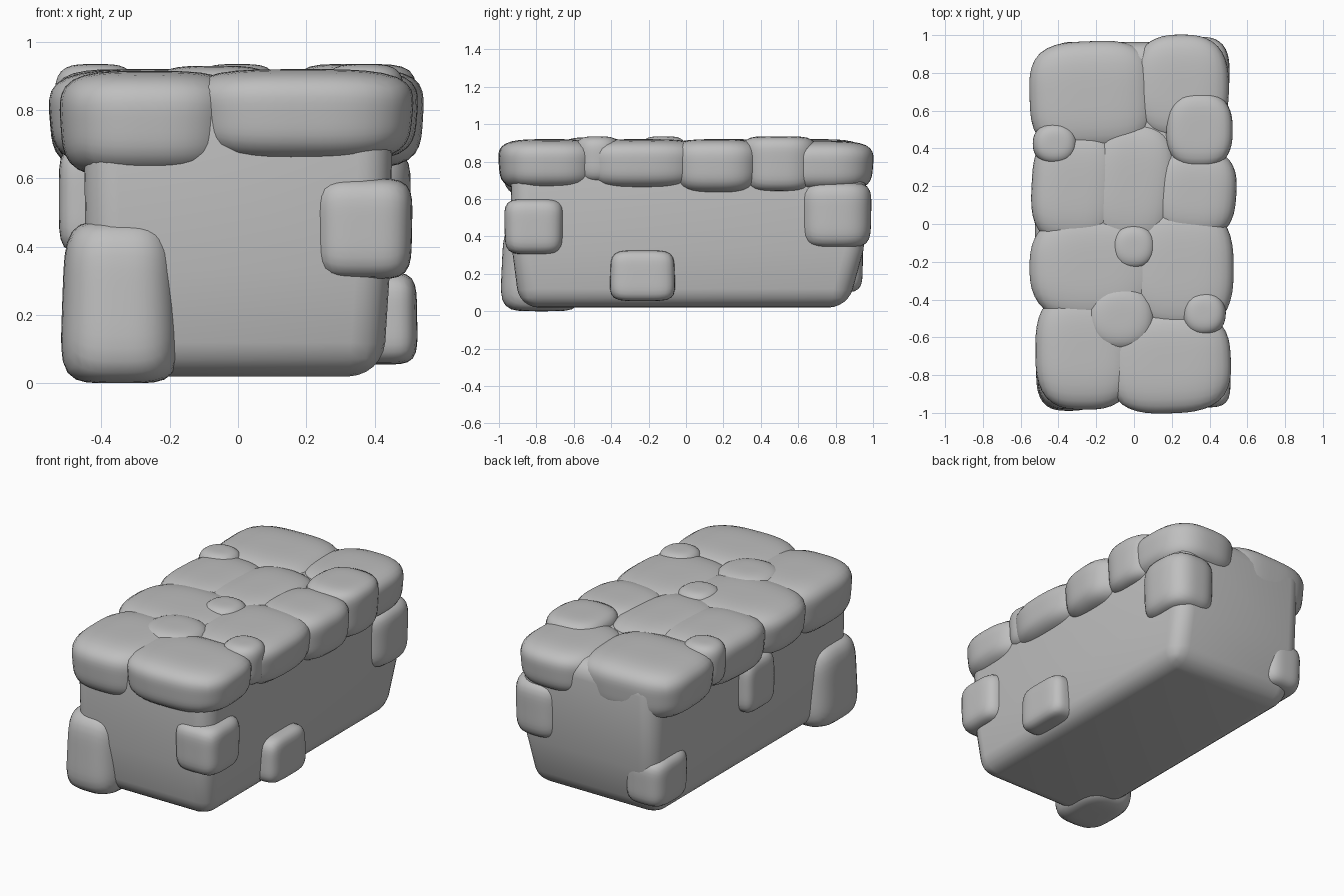
import bpy, bmesh, math
from mathutils import Matrix, Vector

if "Cube" in bpy.data.objects:
    bpy.data.objects.remove(bpy.data.objects["Cube"], do_unlink=True)

# Single stone colour
grey = bpy.data.materials.new("stone_grey")
grey.use_nodes = True
colour = (0.52, 0.52, 0.52, 1)
grey.diffuse_color = colour
grey.node_tree.nodes["Principled BSDF"].inputs["Base Color"].default_value = colour
grey.node_tree.nodes["Principled BSDF"].inputs["Roughness"].default_value = 0.8


def finish(name, bm):
    mesh = bpy.data.meshes.new(name)
    bm.to_mesh(mesh)
    bm.free()
    mesh.materials.append(grey)
    ob = bpy.data.objects.new(name, mesh)
    bpy.context.collection.objects.link(ob)
    for f in mesh.polygons:
        f.use_smooth = True
    return ob


def stone(name, xs, ys, zs, plan=2.8, side=3.8, taper=0.04, turn=0):
    """Rounded stone filling the given ranges; higher exponents are boxier."""
    bm = bmesh.new()
    bmesh.ops.create_cube(bm, size=2)
    bmesh.ops.subdivide_edges(bm, edges=bm.edges[:], cuts=11, use_grid_fill=True)
    half = [(b - a) / 2 for a, b in (xs, ys, zs)]
    mid = Vector([(a + b) / 2 for a, b in (xs, ys, zs)])
    for v in bm.verts:
        x, y, z = [math.tan(c * math.pi / 4) for c in v.co]
        flat = (abs(x) ** plan + abs(y) ** plan) ** (side / plan)
        v.co = Vector((x, y, z)) / (flat + abs(z) ** side) ** (1 / side)
        wide = 1 + taper * v.co.z
        v.co = (v.co.x * half[0] * wide, v.co.y * half[1] * wide, v.co.z * half[2])
    bmesh.ops.transform(bm, verts=bm.verts[:],
                        matrix=Matrix.Translation(mid) @ Matrix.Rotation(math.radians(turn), 4, "Z"))
    return finish(name, bm)


# Main block: base, waist and top levels as (z, half width, front y, back y)
levels = {-1: (0.02, 0.425, -0.89, 0.865), 0: (0.33, 0.445, -0.93, 0.95), 1: (0.88, 0.455, -0.94, 0.965)}
bm = bmesh.new()
bmesh.ops.create_cube(bm, size=2)
bmesh.ops.bisect_plane(bm, geom=bm.verts[:] + bm.edges[:] + bm.faces[:],
                       plane_co=(0, 0, 0), plane_no=(0, 0, 1))
for v in bm.verts:
    z, wide, front, back = levels[round(v.co.z)]
    v.co = (v.co.x * wide, front if v.co.y < 0 else back, z)
block = finish("main_block", bm)
bevel = block.modifiers.new("rounding", "BEVEL")
bevel.width = 0.1
bevel.segments = 6

# Large capping stones
cap = (0.63, 0.92)
stone("cap_back_right", (-0.55, 0.10), (0.39, 0.965), (0.61, 0.92), plan=3.3, turn=2)
stone("cap_back_left", (0.0, 0.50), (0.45, 1.0), (0.64, 0.91), plan=2.7)
stone("cap_side_left_back", (0.10, 0.54), (-0.07, 0.40), cap, turn=-4)
stone("cap_side_left_front", (-0.02, 0.525), (-0.56, 0.09), (0.65, 0.92))
stone("cap_middle", (-0.23, 0.22), (-0.12, 0.54), cap, turn=-5)
stone("cap_side_right_back", (-0.54, -0.08), (-0.10, 0.50), cap, plan=3, turn=-3)
stone("cap_side_right_front", (-0.55, 0.13), (-0.52, 0.06), cap, plan=2.6)
stone("cap_front_right", (-0.52, 0.0), (-0.98, -0.36), (0.60, 0.915), plan=2.9)
stone("cap_front_left", (-0.14, 0.51), (-1.0, -0.46), (0.645, 0.92), plan=2.9, turn=2)

# Smaller stones set between the caps
stone("filler_left", (0.17, 0.52), (0.30, 0.695), (0.64, 0.935), plan=2.6, side=5)
stone("pebble_right", (-0.535, -0.30), (0.315, 0.535), (0.68, 0.935), plan=2.2)
stone("pebble_middle", (-0.12, 0.115), (-0.24, 0.0), (0.70, 0.935), plan=2.2)
stone("pebble_left", (0.255, 0.485), (-0.59, -0.355), (0.69, 0.935), plan=2.2)
stone("filler_front", (-0.25, 0.11), (-0.67, -0.32), (0.68, 0.93), plan=2.2)

# Stones bulging from the walls
stone("wall_front_right", (-0.515, -0.175), (-0.985, -0.56), (0.0, 0.475), plan=3, side=5, taper=-0.05)
stone("wall_front_left", (0.225, 0.51), (-0.97, -0.655), (0.305, 0.60), plan=3.8, side=5, taper=0.02)
stone("wall_left", (0.30, 0.525), (-0.405, -0.06), (0.055, 0.325), plan=4.5, side=5, taper=-0.02)
stone("wall_back_left", (0.18, 0.505), (0.61, 0.99), (0.34, 0.69), plan=2.8, side=5, taper=0.02)
stone("wall_back_right", (-0.485, -0.22), (0.62, 0.945), (0.10, 0.385), plan=3.4, side=5, taper=0.02)
stone("wall_right", (-0.525, -0.30), (-0.13, 0.14), (0.38, 0.70), plan=5, side=5, taper=0.0)
